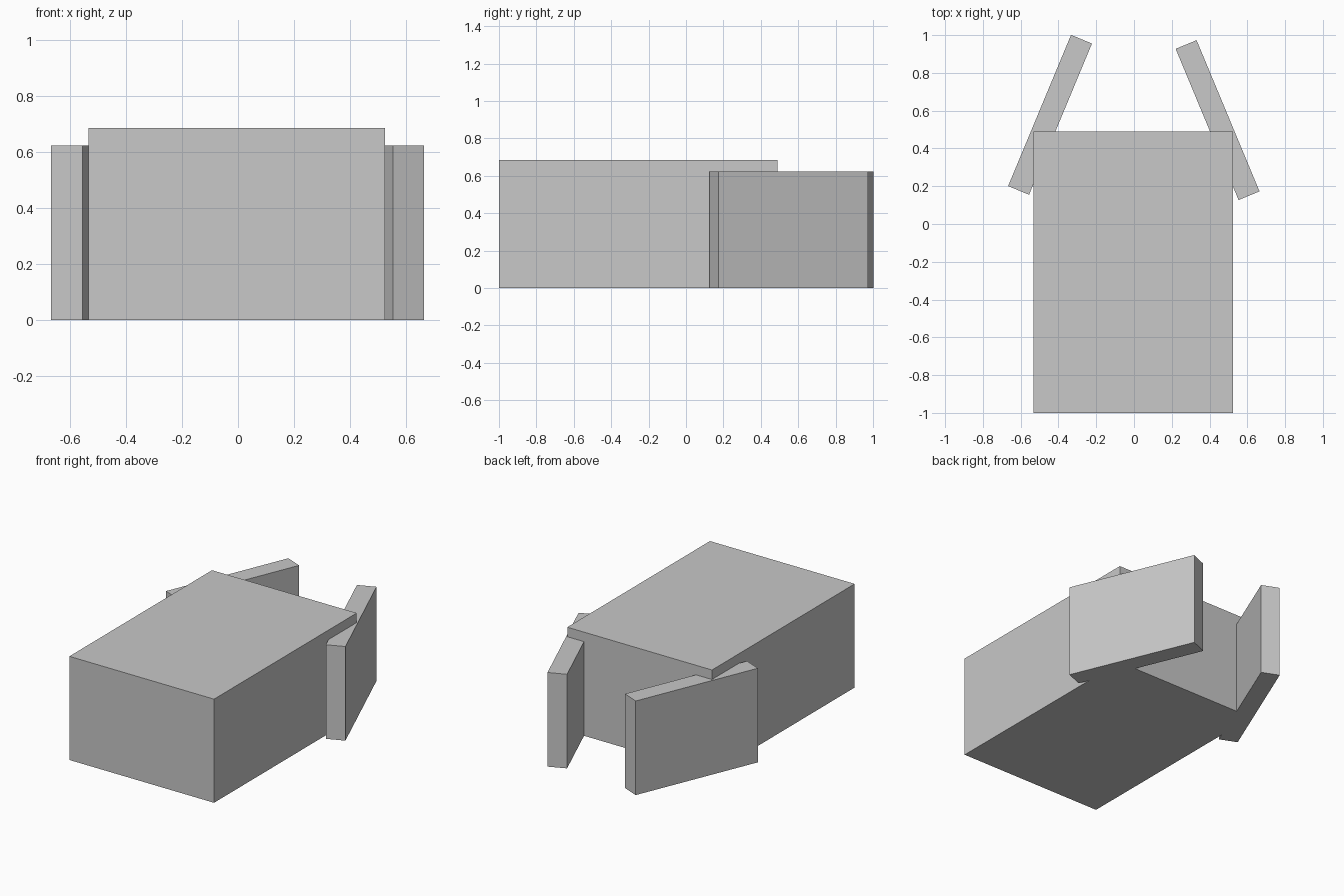
import bpy
from math import radians
from mathutils import Matrix

cube = bpy.data.objects.get("Cube")
if cube:
    bpy.data.objects.remove(cube, do_unlink=True)

GREY = (0.58, 0.58, 0.58, 1)
grey = bpy.data.materials.new("plain grey")
grey.use_nodes = True
grey.diffuse_color = GREY
grey.node_tree.nodes["Principled BSDF"].inputs["Base Color"].default_value = GREY


def block(name, centre, size, turn=0):
    """A box standing on the ground, turned about the vertical axis."""
    bpy.ops.mesh.primitive_cube_add(size=1)
    ob = bpy.context.object
    ob.name = name
    ob.data.transform(Matrix.Translation((0, 0, size[2] / 2)) @ Matrix.Diagonal((*size, 1)))
    ob.location = (*centre, 0)
    ob.rotation_euler.z = radians(turn)
    ob.data.materials.append(grey)
    return ob


# Main body
block("body", (-0.004, -0.255), (1.058, 1.49, 0.685))

# Slanted side panels that converge towards the back
PANEL = (0.12, 0.867, 0.622)
block("right_panel", (-0.4445, 0.578), PANEL, -22.6)
block("left_panel", (0.4425, 0.55), PANEL, 22.6)
